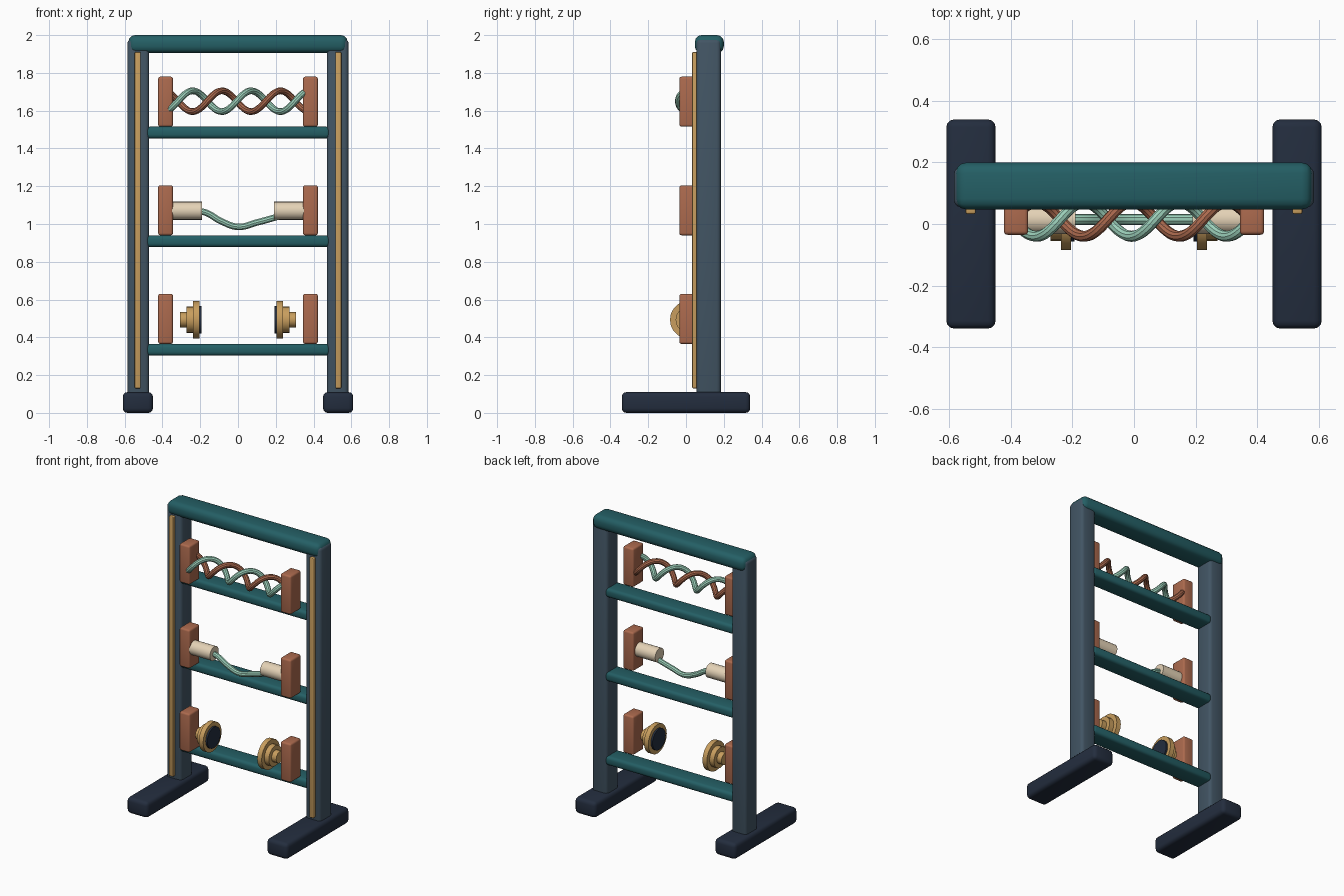
import bpy, math
from mathutils import Vector

if "Cube" in bpy.data.objects:
    bpy.data.objects.remove(bpy.data.objects["Cube"], do_unlink=True)


def material(name, rgb):
    lin = [((c / 255 + 0.055) / 1.055) ** 2.4 for c in rgb] + [1.0]
    m = bpy.data.materials.new(name)
    m.use_nodes = True
    m.diffuse_color = lin
    m.node_tree.nodes["Principled BSDF"].inputs["Base Color"].default_value = lin
    return m


NAVY = material("navy", (35, 45, 62))
SLATE = material("slate", (66, 85, 100))
TEAL = material("teal", (36, 95, 101))
GOLD = material("gold", (200, 158, 94))
CLAY = material("clay", (172, 106, 78))
MINT = material("mint", (156, 208, 186))
CREAM = material("cream", (228, 210, 182))


def finish(ob, name, mat):
    ob.name = name
    ob.data.materials.append(mat)
    bpy.ops.object.select_all(action='DESELECT')
    ob.select_set(True)
    bpy.context.view_layer.objects.active = ob
    bpy.ops.object.shade_smooth_by_angle(angle=math.radians(35))
    return ob


def box(name, lo, hi, mat, bevel, segments=3):
    lo, hi = Vector(lo), Vector(hi)
    bpy.ops.mesh.primitive_cube_add(size=1, location=(lo + hi) / 2)
    ob = bpy.context.object
    ob.scale = hi - lo
    bpy.ops.object.transform_apply(location=False, rotation=False, scale=True)
    mod = ob.modifiers.new("Bevel", 'BEVEL')
    mod.width, mod.segments = bevel, segments
    bpy.ops.object.modifier_apply(modifier=mod.name)
    return finish(ob, name, mat)


def disc(name, x0, x1, y, z, r, mat, sides=20):
    bpy.ops.mesh.primitive_cylinder_add(vertices=sides, radius=r, depth=abs(x1 - x0),
                                        location=((x0 + x1) / 2, y, z),
                                        rotation=(0, math.pi / 2, 0))
    return finish(bpy.context.object, name, mat)


def tube(name, points, r, mat, kind='POLY'):
    cu = bpy.data.curves.new(name, 'CURVE')
    cu.dimensions = '3D'
    cu.bevel_depth, cu.bevel_resolution, cu.use_fill_caps = r, 3, True
    sp = cu.splines.new(kind)
    if kind == 'BEZIER':
        sp.bezier_points.add(len(points) - 1)
        for bp, p in zip(sp.bezier_points, points):
            bp.co = p
            bp.handle_left_type = bp.handle_right_type = 'AUTO'
    else:
        sp.points.add(len(points) - 1)
        for sp_point, p in zip(sp.points, points):
            sp_point.co = (*p, 1)
    ob = bpy.data.objects.new(name, cu)
    bpy.context.collection.objects.link(ob)
    bpy.ops.object.select_all(action='DESELECT')
    ob.select_set(True)
    bpy.context.view_layer.objects.active = ob
    bpy.ops.object.convert(target='MESH')
    return finish(bpy.context.object, name, mat)


def side_box(name, s, x0, x1, y0, y1, z0, z1, mat, bevel):
    a, b = sorted((s * x0, s * x1))
    return box(name, (a, y0, z0), (b, y1, z1), mat, bevel)


RAIL_TOPS = {"lower": 0.365, "middle": 0.94, "upper": 1.515}
AXIS_Y = 0.015

# Frame: feet, posts, trim strips
for side, s in (("left", 1), ("right", -1)):
    side_box(side + "_foot", s, 0.45, 0.61, -0.34, 0.34, 0, 0.11, NAVY, 0.025)
    side_box(side + "_post", s, 0.47, 0.585, 0.055, 0.185, 0.08, 1.98, SLATE, 0.022)
    side_box(side + "_trim_strip", s, 0.515, 0.547, 0.033, 0.06, 0.13, 1.91, GOLD, 0.005)
    # Holder blocks
    for level, z in RAIL_TOPS.items():
        side_box(f"{level}_{side}_holder", s, 0.344, 0.423, -0.035, 0.08,
                 z, z + 0.265, CLAY, 0.012)
    # Grip sleeves on the middle level
    disc(side + "_grip_sleeve", s * 0.19, s * 0.35, AXIS_Y, 1.07, 0.048, CREAM)
    # Stepped dials on the lower level
    for part, x0, x1, r, mat in (("stem", 0.265, 0.307, 0.04, GOLD),
                                 ("collar", 0.235, 0.272, 0.07, GOLD),
                                 ("wheel", 0.205, 0.238, 0.1, GOLD),
                                 ("pad", 0.193, 0.208, 0.072, NAVY)):
        disc(f"{side}_dial_{part}", s * x0, s * x1, AXIS_Y, 0.493, r, mat)

# Crossbeams
box("top_beam", (-0.58, 0.047, 1.905), (0.58, 0.2, 2.0), TEAL, 0.035)
for level, z in RAIL_TOPS.items():
    box(level + "_rail", (-0.487, 0.057, z - 0.062), (0.487, 0.185, z), TEAL, 0.02)

# Twin twisted strands on the upper level
for name, mat, phase in (("mint_strand", MINT, 0), ("clay_strand", CLAY, math.pi)):
    path = []
    for i in range(91):
        x = -0.36 + 0.72 * i / 90
        t = math.tau * (x + 0.24) / 0.31 + phase
        path.append((x, AXIS_Y + 0.055 * math.sin(t), 1.65 + 0.055 * math.cos(t)))
    tube(name, path, 0.018, mat)

# Sagging cord between the grip sleeves
sag = [(-0.25, 1.075), (-0.17, 1.06), (-0.09, 1.015), (0, 0.985), (0.1, 1.008), (0.25, 1.05)]
tube("sagging_cord", [(x, AXIS_Y, z) for x, z in sag], 0.018, MINT, 'BEZIER')
